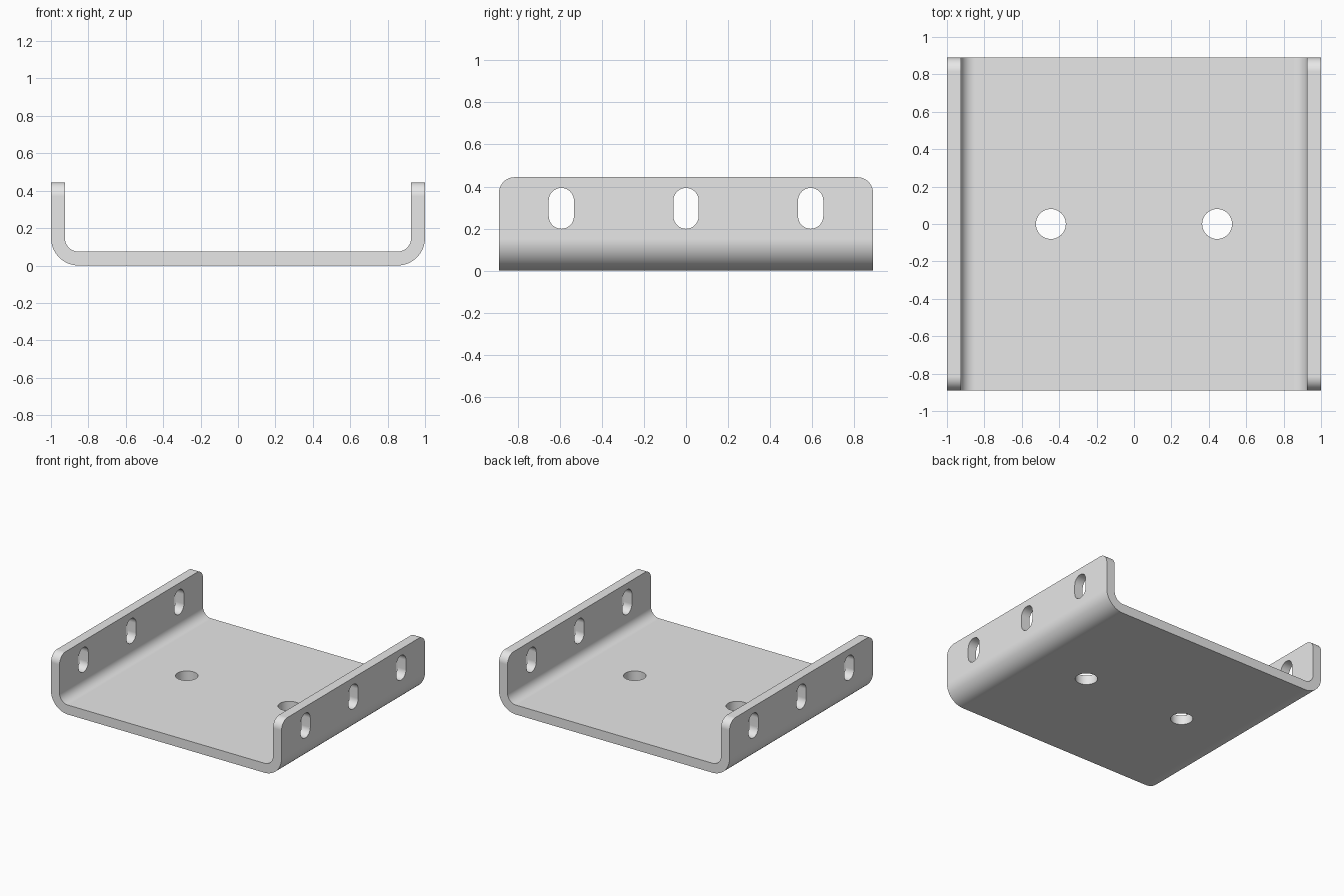
import bpy, bmesh
from math import cos, sin, pi
from mathutils import Vector

cube = bpy.data.objects.get("Cube")
if cube:
    bpy.data.objects.remove(cube, do_unlink=True)

U = 1 / 13.5            # sheet thickness
HALF_W = 1.0
HALF_L = 12 * U
HEIGHT = 6 * U
BEND = 2 * U            # outer bend radius

steel = bpy.data.materials.new("plain grey metal")
steel.use_nodes = True
grey = (0.8, 0.8, 0.8, 1)
steel.diffuse_color = grey
steel.node_tree.nodes["Principled BSDF"].inputs["Base Color"].default_value = grey


def prism(name, points, depth):
    """Extrude a closed 3D outline along the depth vector."""
    bm = bmesh.new()
    face = bm.faces.new([bm.verts.new(p) for p in points])
    ext = bmesh.ops.extrude_face_region(bm, geom=[face])["geom"]
    verts = [g for g in ext if isinstance(g, bmesh.types.BMVert)]
    bmesh.ops.translate(bm, verts=verts, vec=Vector(depth))
    bmesh.ops.recalc_face_normals(bm, faces=bm.faces)
    mesh = bpy.data.meshes.new(name)
    bm.to_mesh(mesh)
    bm.free()
    obj = bpy.data.objects.new(name, mesh)
    bpy.context.collection.objects.link(obj)
    mesh.materials.append(steel)
    return obj


def arc(cx, cy, r, start, end, steps=16):
    angles = [start + (end - start) * i / steps for i in range(steps + 1)]
    return [(cx + r * cos(a), cy + r * sin(a)) for a in angles]


# Folded channel: right half of the section, then its mirror image
cx = HALF_W - BEND
half = arc(cx, BEND, BEND, -pi / 2, 0)
half += [(HALF_W, HEIGHT), (HALF_W - U, HEIGHT)]
half += arc(cx, BEND, BEND - U, 0, -pi / 2)
section = half + [(-x, z) for x, z in reversed(half)]
channel = prism("channel_bracket", [(x, -HALF_L, z) for x, z in section],
                (0, 2 * HALF_L, 0))

# Rounded upper corners of both flanges
bm = bmesh.new()
bm.from_mesh(channel.data)
corners = [e for e in bm.edges
           if all(v.co.z > HEIGHT - 0.001 for v in e.verts)
           and abs(e.verts[0].co.y - e.verts[1].co.y) < 0.001]
bmesh.ops.bevel(bm, geom=corners, offset=U, segments=10, profile=0.5,
                affect='EDGES', clamp_overlap=False)
bm.to_mesh(channel.data)
bm.free()

# Cutters: round floor holes and slots through both flanges
cutters = []
for side in (-1, 1):
    ring = arc(side * 6 * U, 0, 0.08, 0, 2 * pi, 40)[:-1]
    cutters.append(prism("floor_hole_cutter", [(x, y, -0.1) for x, y in ring],
                         (0, 0, 0.3)))
SLOT_R, SLOT_Z, SLOT_HALF = 0.06, 4 * U, 0.037
for i in (-1, 0, 1):
    y = i * 8 * U
    outline = arc(y, SLOT_Z + SLOT_HALF, SLOT_R, 0, pi)
    outline += arc(y, SLOT_Z - SLOT_HALF, SLOT_R, pi, 2 * pi)
    cutters.append(prism("flange_slot_cutter", [(-1.2, a, b) for a, b in outline],
                         (2.4, 0, 0)))

bpy.ops.object.select_all(action='DESELECT')
bpy.context.view_layer.objects.active = channel
channel.select_set(True)
for cutter in cutters:
    cutter.hide_render = True
    mod = channel.modifiers.new("cut", 'BOOLEAN')
    mod.operation = 'DIFFERENCE'
    mod.solver = 'EXACT'
    mod.object = cutter
    bpy.ops.object.modifier_apply(modifier=mod.name)
    bpy.data.objects.remove(cutter, do_unlink=True)

# Smooth bends with crisp sheet edges
bpy.ops.object.shade_smooth_by_angle(angle=pi / 6)
weighted = channel.modifiers.new("weighted_normals", 'WEIGHTED_NORMAL')
weighted.keep_sharp = True
